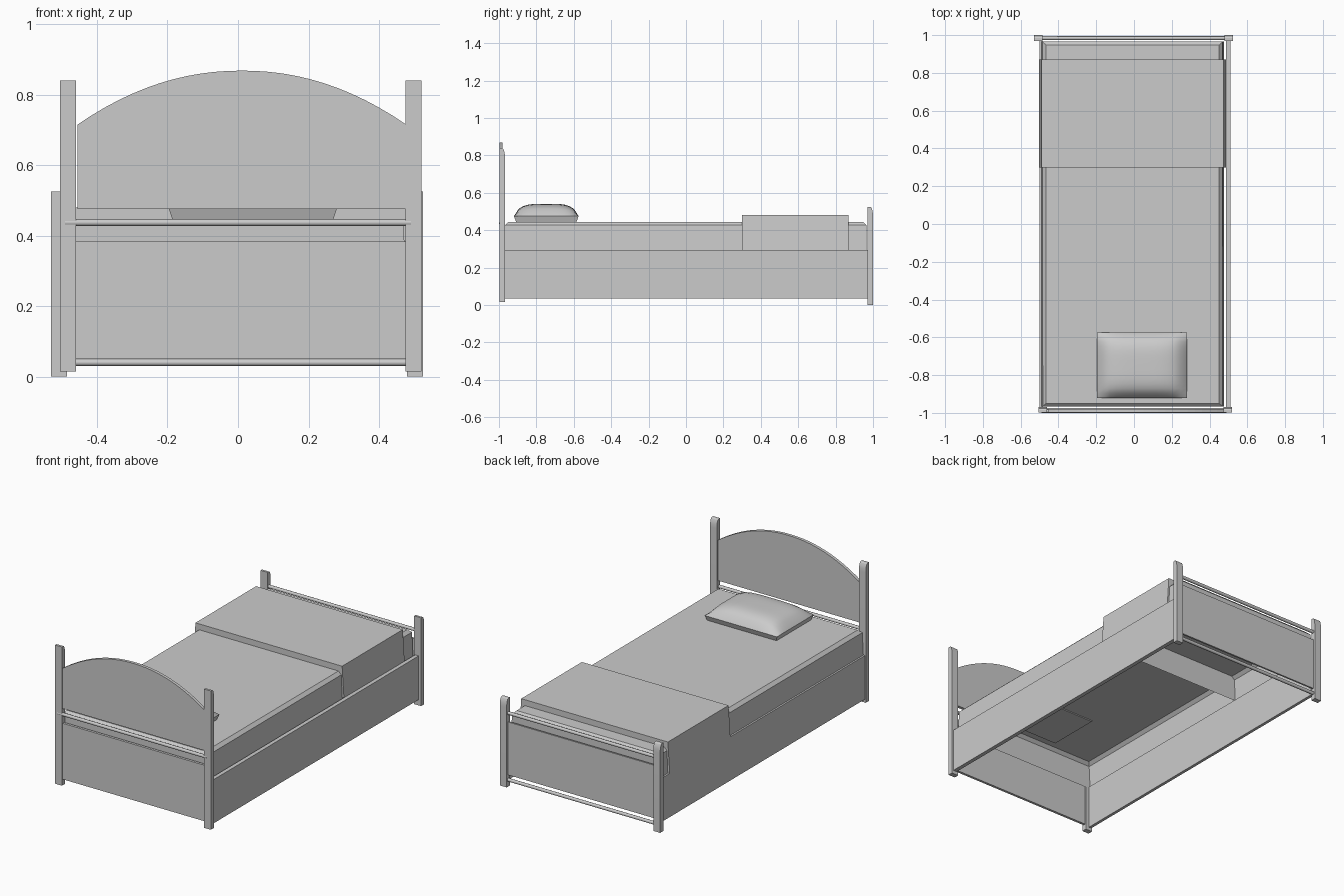
import bpy, bmesh, math

cube = bpy.data.objects.get("Cube")
if cube:
    bpy.data.objects.remove(cube, do_unlink=True)

grey = bpy.data.materials.new("plain_grey")
grey.use_nodes = True
colour = (0.6, 0.6, 0.6, 1)
grey.diffuse_color = colour
grey.node_tree.nodes["Principled BSDF"].inputs["Base Color"].default_value = colour


def finish(name, bm, smooth=None):
    bmesh.ops.recalc_face_normals(bm, faces=bm.faces)
    mesh = bpy.data.meshes.new(name)
    bm.to_mesh(mesh)
    bm.free()
    mesh.materials.append(grey)
    obj = bpy.data.objects.new(name, mesh)
    bpy.context.collection.objects.link(obj)
    if smooth:
        bpy.ops.object.select_all(action="DESELECT")
        obj.select_set(True)
        bpy.context.view_layer.objects.active = obj
        bpy.ops.object.shade_smooth_by_angle(angle=math.radians(smooth))
    return obj


def box_mesh(x, y, z):
    bm = bmesh.new()
    bmesh.ops.create_cube(bm, size=1)
    for v in bm.verts:
        for i, (lo, hi) in enumerate((x, y, z)):
            v.co[i] = lo if v.co[i] < 0 else hi
    return bm


def box(name, x, y, z):
    return finish(name, box_mesh(x, y, z))


def prism(name, outline, offset, smooth=None):
    bm = bmesh.new()
    face = bm.faces.new([bm.verts.new(p) for p in outline])
    new = bmesh.ops.extrude_face_region(bm, geom=[face])["geom"]
    bmesh.ops.translate(bm, vec=offset,
                        verts=[g for g in new if isinstance(g, bmesh.types.BMVert)])
    return finish(name, bm, smooth)


def post(name, x, y0, z0, z1):
    # rounded only at the upper edge facing +y
    d, drop = 0.03, 0.05
    arc = [(y0 + 0.014 + (d - 0.014) * math.sin(a), z1 - drop * (1 - math.cos(a)))
           for a in (math.pi / 8 * i for i in range(5))]
    outline = [(y0, z0), (y0, z1)] + arc + [(y0 + d, z0)]
    prism(name, [(x, y, z) for y, z in outline], (0.045, 0, 0), 30)


def rail(name, y, z, half, radius=0.01):
    bm = bmesh.new()
    bmesh.ops.create_cone(bm, segments=8, radius1=radius, radius2=radius,
                          depth=2 * half, cap_ends=True)
    for v in bm.verts:
        v.co = (v.co.z, y + v.co.x, z + v.co.y)
    finish(name, bm, 50)


# Posts
for side, hx, fx in (("right", -0.505, -0.53), ("left", 0.475, 0.48)):
    post("head_post_" + side, hx, -0.998, 0.015, 0.84)
    post("foot_post_" + side, fx, 0.97, 0.0, 0.525)

# Arched headboard
steps = 24
arch = [(0.011 + 0.466 * t, -0.998, 0.715 + 0.153 * (1 - abs(t) ** 2.1))
        for t in (1 - 2 * i / steps for i in range(steps + 1))]
prism("headboard_arch", [(-0.455, -0.998, 0.475), (0.477, -0.998, 0.475)] + arch,
      (0, 0.018, 0))

# End panels and rails
box("head_panel", (-0.462, 0.477), (-0.99, -0.975), (0.05, 0.383))
box("foot_panel", (-0.487, 0.482), (0.978, 0.988), (0.07, 0.385))
rail("head_rail", -0.99, 0.437, 0.491)
rail("foot_rail_top", 0.984, 0.437, 0.491)
rail("foot_rail_bottom", 0.984, 0.04, 0.488)

# Side panels
box("side_panel_right", (-0.5, -0.482), (-0.97, 0.97), (0.035, 0.295))
box("side_panel_left", (0.486, 0.51), (-0.97, 0.97), (0.035, 0.295))


def cover(name, x, y, z, flare, bevel):
    # open-bottomed shell, slightly wider at the hem
    bm = box_mesh(x, y, z)
    bm.normal_update()
    bmesh.ops.delete(bm, geom=[f for f in bm.faces if f.normal.z < -0.5],
                     context="FACES_ONLY")
    for v in bm.verts:
        if v.co.z > z[1] - 0.001:
            v.co.x -= math.copysign(flare, v.co.x)
    if bevel:
        edges = [e for e in bm.edges
                 if all(v.co.z > z[1] - 0.001 for v in e.verts)]
        bmesh.ops.bevel(bm, geom=edges, offset=bevel, segments=1, affect="EDGES")
    return finish(name, bm)


# Bedding
cover("mattress", (-0.49, 0.476), (-0.967, 0.965), (0.285, 0.445), 0.007, 0.018)
cover("blanket", (-0.502, 0.487), (0.3, 0.87), (0.295, 0.48), 0.012, 0)

# Pillow: a grid puffed upward over a shallow tapered base
bm = bmesh.new()
n = 14
bmesh.ops.create_grid(bm, x_segments=n, y_segments=n, size=1)
rim = [e for e in bm.edges if e.is_boundary]
new = bmesh.ops.extrude_edge_only(bm, edges=rim)["geom"]
base = {g for g in new if isinstance(g, bmesh.types.BMVert)}
for v in bm.verts:
    u, w = v.co.x, v.co.y
    if v in base:
        v.co = (0.042 + 0.226 * u, -0.747 + 0.16 * w, 0.44)
    else:
        puff = (max(0, 1 - u ** 4) * max(0, 1 - w ** 4)) ** 0.7
        v.co = (0.042 + 0.238 * u, -0.747 + 0.173 * w, 0.475 + 0.066 * puff)
bmesh.ops.holes_fill(bm, edges=[e for e in bm.edges if e.is_boundary])
finish("pillow", bm, 40)
